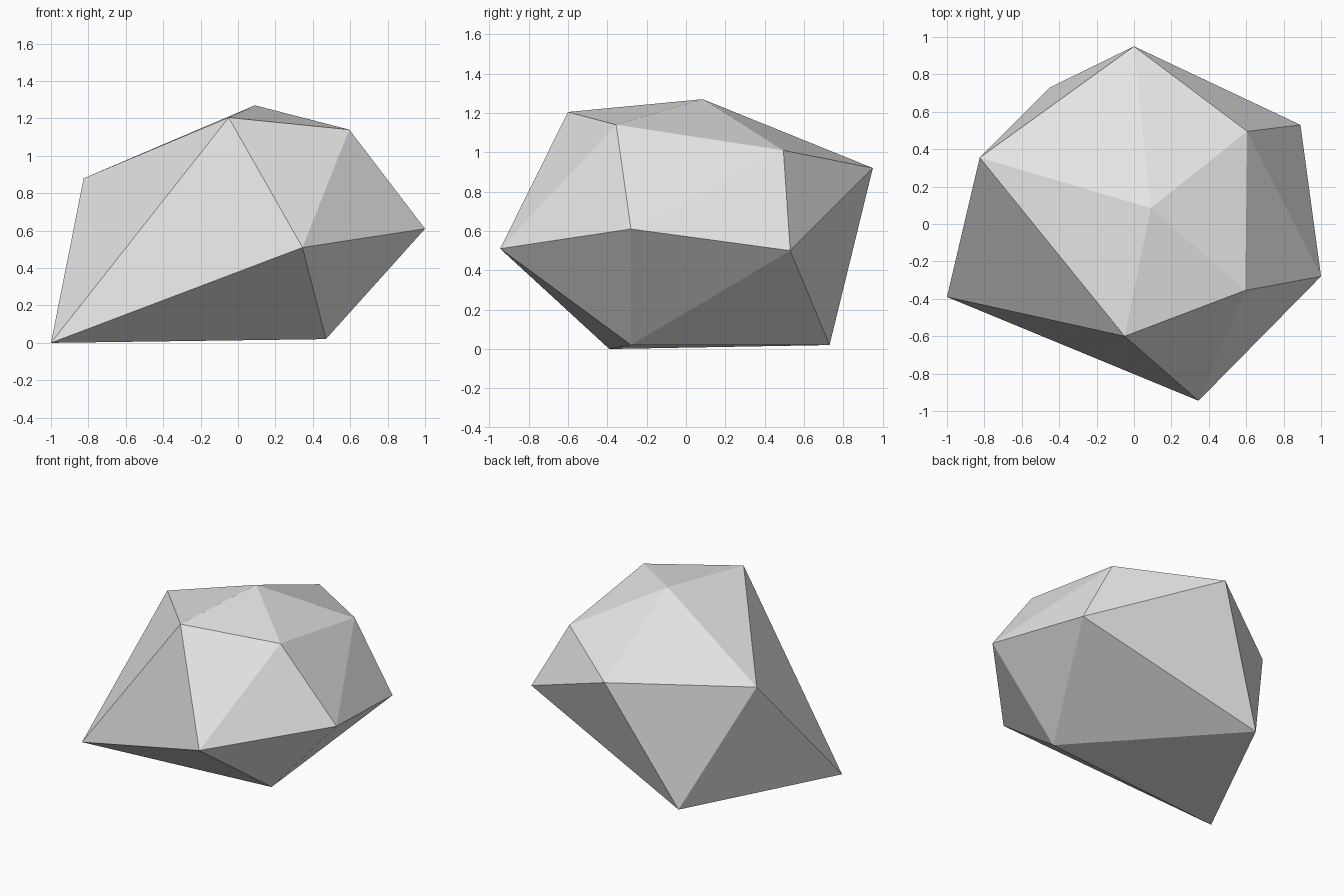
import bpy
import bmesh

default = bpy.data.objects.get("Cube")
if default:
    bpy.data.objects.remove(default, do_unlink=True)

# Plain grey stone
stone = bpy.data.materials.new("stone_grey")
stone.use_nodes = True
grey = (0.8, 0.8, 0.8, 1)
stone.diffuse_color = grey
stone.node_tree.nodes["Principled BSDF"].inputs["Base Color"].default_value = grey
stone.node_tree.nodes["Principled BSDF"].inputs["Roughness"].default_value = 0.9

# Uneven twenty-sided boulder: peak, upper ring, lower ring, base point
peak = (0.09, 0.085, 1.27)
upper = [(-0.05, -0.6, 1.205), (0.595, -0.355, 1.14), (0.605, 0.495, 1.01),
         (0.0, 0.95, 0.92), (-0.825, 0.355, 0.88)]
lower = [(0.345, -0.945, 0.51), (1.0, -0.28, 0.61), (0.89, 0.53, 0.5),
         (-0.45, 0.73, 0.02), (-1.0, -0.39, 0.0)]
base = (0.47, -0.28, 0.02)

bm = bmesh.new()
top = bm.verts.new(peak)
bottom = bm.verts.new(base)
up = [bm.verts.new(p) for p in upper]
low = [bm.verts.new(p) for p in lower]

# Cap, zigzag band and underside
for i in range(len(up)):
    j = (i + 1) % len(up)
    bm.faces.new((top, up[i], up[j]))
    bm.faces.new((up[i], low[i], up[j]))
    bm.faces.new((low[i], low[j], up[j]))
    bm.faces.new((bottom, low[j], low[i]))
bmesh.ops.recalc_face_normals(bm, faces=bm.faces)

mesh = bpy.data.meshes.new("boulder")
bm.to_mesh(mesh)
bm.free()
mesh.materials.append(stone)
boulder = bpy.data.objects.new("boulder", mesh)
bpy.context.collection.objects.link(boulder)
